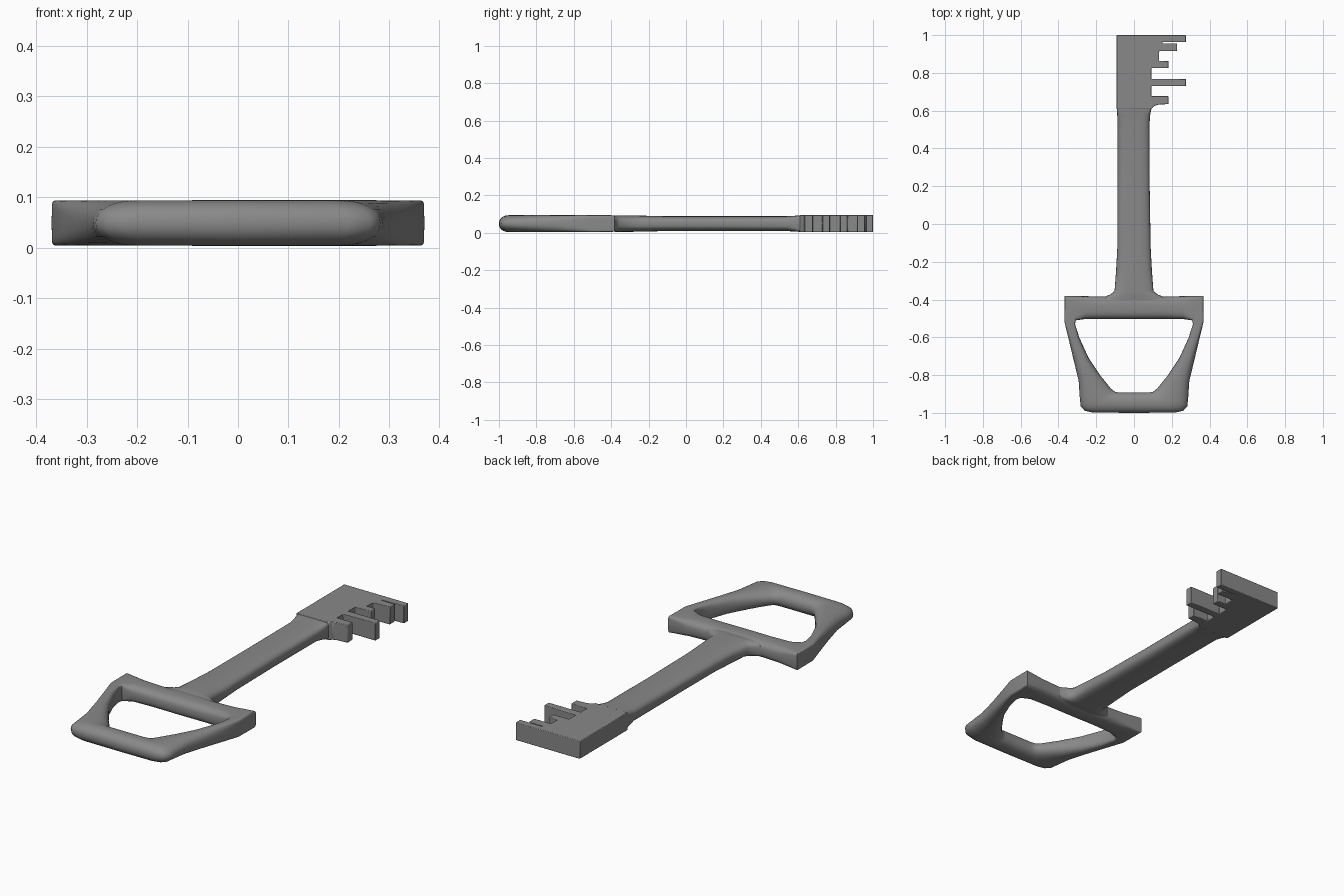
import bpy, bmesh, math
from mathutils import Vector

if "Cube" in bpy.data.objects:
    bpy.data.objects.remove(bpy.data.objects["Cube"])

metal = bpy.data.materials.new("grey metal")
metal.diffuse_color = (0.25, 0.25, 0.25, 1)
metal.use_nodes = True
metal.node_tree.nodes["Principled BSDF"].inputs["Base Color"].default_value = metal.diffuse_color
ZC = 0.049  # mid height of the key


def section(a, b, half_h, n, sides=32):
    """Rounded section standing upright between plan points a and b; n sets squareness."""
    a, b = Vector((*a, ZC)), Vector((*b, ZC))
    mid, half = (a + b) / 2, (a - b) / 2
    ring = []
    for i in range(sides):
        t = 2 * math.pi * i / sides
        c, s = math.cos(t), math.sin(t)
        u = math.copysign(abs(c) ** (2 / n), c)
        w = math.copysign(abs(s) ** (2 / n), s)
        ring.append(mid + half * u + Vector((0, 0, half_h * w)))
    return ring


def finish(name, bm, angle):
    bmesh.ops.recalc_face_normals(bm, faces=bm.faces)
    me = bpy.data.meshes.new(name)
    bm.to_mesh(me)
    bm.free()
    ob = bpy.data.objects.new(name, me)
    bpy.context.collection.objects.link(ob)
    me.materials.append(metal)
    bpy.ops.object.select_all(action='DESELECT')
    ob.select_set(True)
    bpy.context.view_layer.objects.active = ob
    bpy.ops.object.shade_smooth_by_angle(angle=math.radians(angle))
    return ob


def loft(name, rings, closed):
    bm = bmesh.new()
    vs = [[bm.verts.new(p) for p in r] for r in rings]
    k = len(vs[0])
    for j in range(len(vs) if closed else len(vs) - 1):
        p, q = vs[j], vs[(j + 1) % len(vs)]
        for i in range(k):
            bm.faces.new((p[i], p[(i + 1) % k], q[(i + 1) % k], q[i]))
    if not closed:
        bm.faces.new(vs[0])
        bm.faces.new(vs[-1])
    return finish(name, bm, 50)


# Bow: (outer x, y, inner x, y, squareness), right half, mirrored to close the loop
bow = [
    (0.00, -0.375, 0.00, -0.503, 2.8), (0.15, -0.385, 0.15, -0.502, 2.6),
    (0.26, -0.382, 0.26, -0.503, 3), (0.369, -0.381, 0.308, -0.510, 9),
    (0.369, -0.515, 0.312, -0.530, 7), (0.346, -0.61, 0.29, -0.60, 3.2),
    (0.322, -0.71, 0.24, -0.71, 2.4), (0.293, -0.83, 0.18, -0.80, 2.3),
    (0.287, -0.92, 0.125, -0.868, 2.2), (0.282, -0.965, 0.11, -0.882, 2.2),
    (0.262, -0.988, 0.098, -0.889, 2.2), (0.22, -0.998, 0.08, -0.892, 2.2),
    (0.00, -1.00, 0.00, -0.892, 2.2)]
rings = [section(r[:2], r[2:4], 0.045, r[4]) for r in bow]
rings += [section((-r[0], r[1]), (-r[2], r[3]), 0.045, r[4]) for r in bow[-2:0:-1]]
loft("bow", rings, True)

# Stem: (y, left x, right x, half height, squareness)
stem = [(-0.46, -0.17, 0.17, 0.036, 3), (-0.388, -0.165, 0.165, 0.042, 3),
        (-0.375, -0.128, 0.128, 0.044, 3), (-0.355, -0.103, 0.103, 0.0445, 3),
        (-0.25, -0.095, 0.095, 0.043, 3), (-0.12, -0.088, 0.088, 0.040, 3),
        (0.20, -0.087, 0.083, 0.040, 3), (0.54, -0.087, 0.083, 0.040, 3.2),
        (0.58, -0.089, 0.086, 0.042, 5), (0.61, -0.091, 0.092, 0.044, 9),
        (0.64, -0.090, 0.088, 0.044, 9)]
loft("stem", [section((r, y), (l, y), h, n) for y, l, r, h, n in stem], False)

# Bit: outline with five teeth, each (y low, y high, tip x, root x above it)
teeth = [(0.635, 0.677, 0.182, 0.092), (0.73, 0.768, 0.275, 0.092),
         (0.825, 0.863, 0.182, 0.132), (0.915, 0.956, 0.228, 0.15),
         (0.963, 1.0, 0.275, -0.092)]
outline = [(-0.092, 0.608), (0.091, 0.608), (0.105, 0.624), (0.13, 0.632)]
root = None
for lo, hi, tip, nxt in teeth:
    if root is not None:
        outline.append((root, lo))
    outline += [(tip, lo), (tip, hi), (nxt, hi)]
    root = nxt
bm = bmesh.new()
face = bm.faces.new([bm.verts.new((x, y, ZC - 0.046)) for x, y in outline])
top = bmesh.ops.extrude_face_region(bm, geom=[face])
bmesh.ops.translate(bm, vec=(0, 0, 0.092),
                    verts=[v for v in top["geom"] if isinstance(v, bmesh.types.BMVert)])
bit = finish("bit", bm, 30)
bevel = bit.modifiers.new("soft edges", 'BEVEL')
bevel.width = 0.003
bevel.segments = 2
